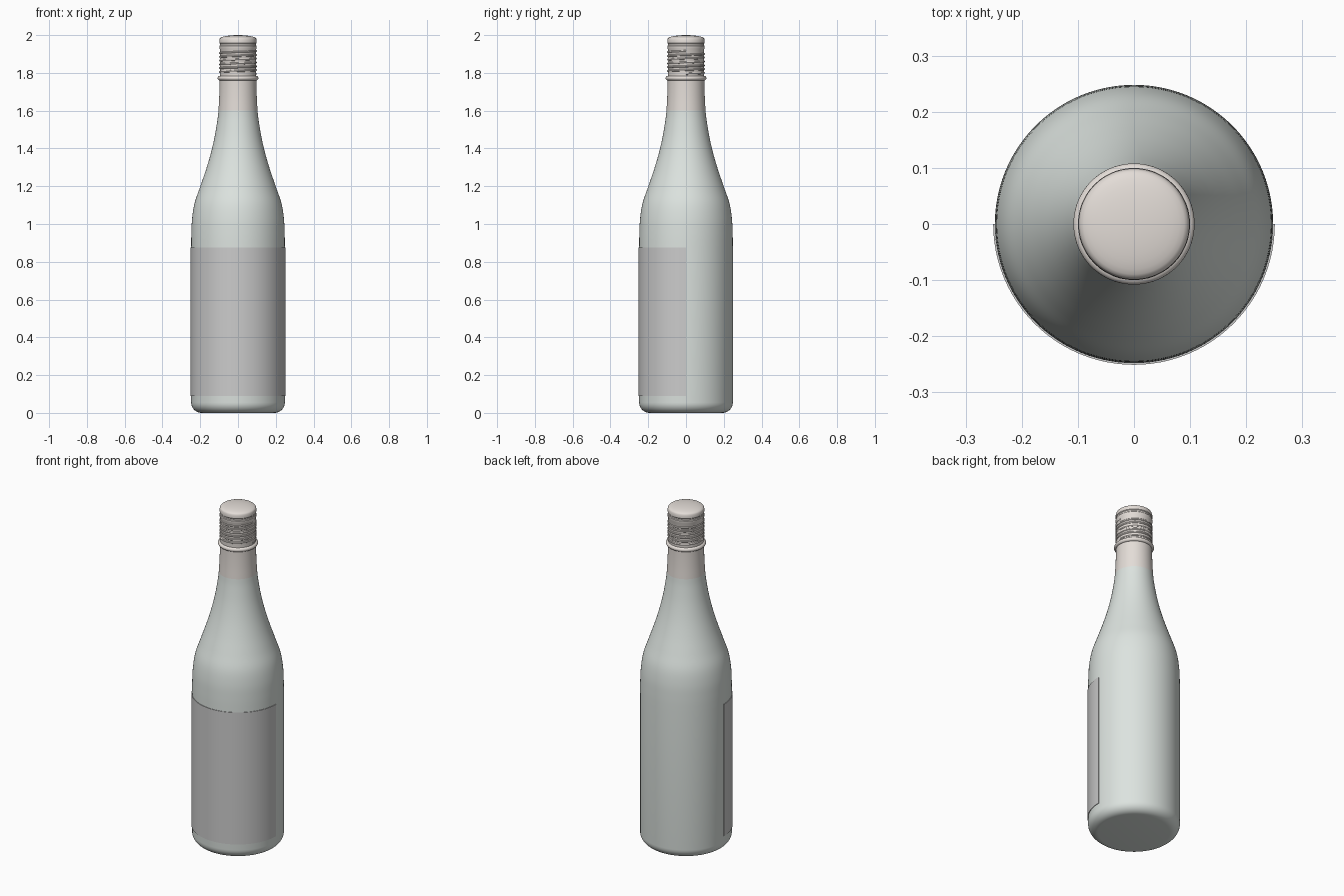
import bpy, bmesh, math

if "Cube" in bpy.data.objects:
    bpy.data.objects.remove(bpy.data.objects["Cube"])

SEGS = 96


def material(name, rgb):
    m = bpy.data.materials.new(name)
    m.diffuse_color = (*rgb, 1)
    m.use_nodes = True
    m.node_tree.nodes["Principled BSDF"].inputs["Base Color"].default_value = m.diffuse_color
    return m


def smooth_path(pts, steps=5):
    """Catmull-Rom refinement of a (radius, height) profile."""
    p = [pts[0], *pts, pts[-1]]
    out = []
    for a, b, c, d in zip(p, p[1:], p[2:], p[3:]):
        for i in range(steps):
            t = i / steps
            out.append(tuple(0.5 * (2*b[k] + (c[k]-a[k])*t
                       + (2*a[k]-5*b[k]+4*c[k]-d[k])*t*t
                       + (3*b[k]-a[k]-3*c[k]+d[k])*t**3) for k in (0, 1)))
    return out + [pts[-1]]


def arc(r, z, rad, a0, a1, n=8):
    return [(r + rad*math.cos(math.radians(a0 + (a1-a0)*i/n)),
             z + rad*math.sin(math.radians(a0 + (a1-a0)*i/n))) for i in range(n+1)]


def lathe(name, profile, mat=None, start=0, sweep=2*math.pi, segs=SEGS):
    full = sweep > 6.28
    bm = bmesh.new()
    verts = [bm.verts.new((r*math.cos(start), r*math.sin(start), z)) for r, z in profile]
    edges = [bm.edges.new(e) for e in zip(verts, verts[1:])]
    bmesh.ops.spin(bm, geom=verts + edges, cent=(0, 0, 0), axis=(0, 0, 1),
                   angle=sweep, steps=segs, use_merge=full)
    bmesh.ops.remove_doubles(bm, verts=bm.verts, dist=1e-5)
    bmesh.ops.recalc_face_normals(bm, faces=bm.faces)
    me = bpy.data.meshes.new(name)
    bm.to_mesh(me)
    bm.free()
    ob = bpy.data.objects.new(name, me)
    bpy.context.collection.objects.link(ob)
    if mat:
        me.materials.append(mat)
    finish(ob)
    return ob


def finish(ob):
    bpy.ops.object.select_all(action='DESELECT')
    ob.select_set(True)
    bpy.context.view_layer.objects.active = ob
    bpy.ops.object.shade_smooth_by_angle(angle=math.radians(35))


glass = material("glass", (0.72, 0.77, 0.74))
foil_mat = material("foil", (0.77, 0.72, 0.68))

# Glass body: flat base, rounded heel, straight wall, long sloping shoulder
shoulder = smooth_path([(0.248, 0.88), (0.247, 0.95), (0.243, 1.03), (0.230, 1.11),
                        (0.203, 1.19), (0.172, 1.28), (0.145, 1.37), (0.124, 1.46),
                        (0.109, 1.55), (0.1035, 1.60)])
lathe("bottle_body", [(0, 0)] + arc(0.193, 0.055, 0.055, -90, 0) + shoulder, glass)

# Neck foil continuing the bottle outline
lathe("neck_foil", smooth_path([(0.1035, 1.60), (0.100, 1.66), (0.098, 1.72), (0.0975, 1.77)]),
      foil_mat)

# Collar ring below the cap
lathe("collar_ring", [(0.095, 1.76)] + arc(0.096, 1.772, 0.012, -80, 80) + [(0.094, 1.785)],
      foil_mat)

# Screw cap: skirt, two grooves near the rim, gently domed top
lathe("screw_cap",
      [(0.0965, 1.775), (0.0965, 1.925), (0.099, 1.93), (0.099, 1.943), (0.0955, 1.947),
       (0.0955, 1.955), (0.099, 1.959), (0.099, 1.972), (0.097, 1.98)]
      + [(0.097*math.cos(t*math.pi/16), 1.98 + 0.02*math.sin(t*math.pi/16))
         for t in range(1, 8)] + [(0, 2.0)], foil_mat)

# Helical thread around the cap, made from a swept curve
turns, per = 6, 48
curve = bpy.data.curves.new("cap_thread", 'CURVE')
curve.dimensions = '3D'
curve.bevel_depth = 0.0065
curve.bevel_resolution = 2
curve.use_fill_caps = True
spline = curve.splines.new('POLY')
spline.points.add(turns * per)
for i, p in enumerate(spline.points):
    a = 2*math.pi*i/per
    p.co = (0.0935*math.cos(a), 0.0935*math.sin(a), 1.795 + 0.12*i/(turns*per), 1)
thread = bpy.data.objects.new("cap_thread", curve)
bpy.context.collection.objects.link(thread)
curve.materials.append(foil_mat)
bpy.ops.object.select_all(action='DESELECT')
thread.select_set(True)
bpy.context.view_layer.objects.active = thread
bpy.ops.object.convert(target='MESH')
finish(bpy.context.object)

# Label wrapped around the front half
label = lathe("front_label", [(0.251, 0.09), (0.251, 0.875), (0.2475, 0.875), (0.2475, 0.09),
                              (0.251, 0.09)], start=math.pi, sweep=math.pi, segs=SEGS//2)
bm = bmesh.new()
bm.from_mesh(label.data)
bmesh.ops.holes_fill(bm, edges=[e for e in bm.edges if e.is_boundary], sides=4)
bmesh.ops.recalc_face_normals(bm, faces=bm.faces)
bm.to_mesh(label.data)
bm.free()
finish(label)
